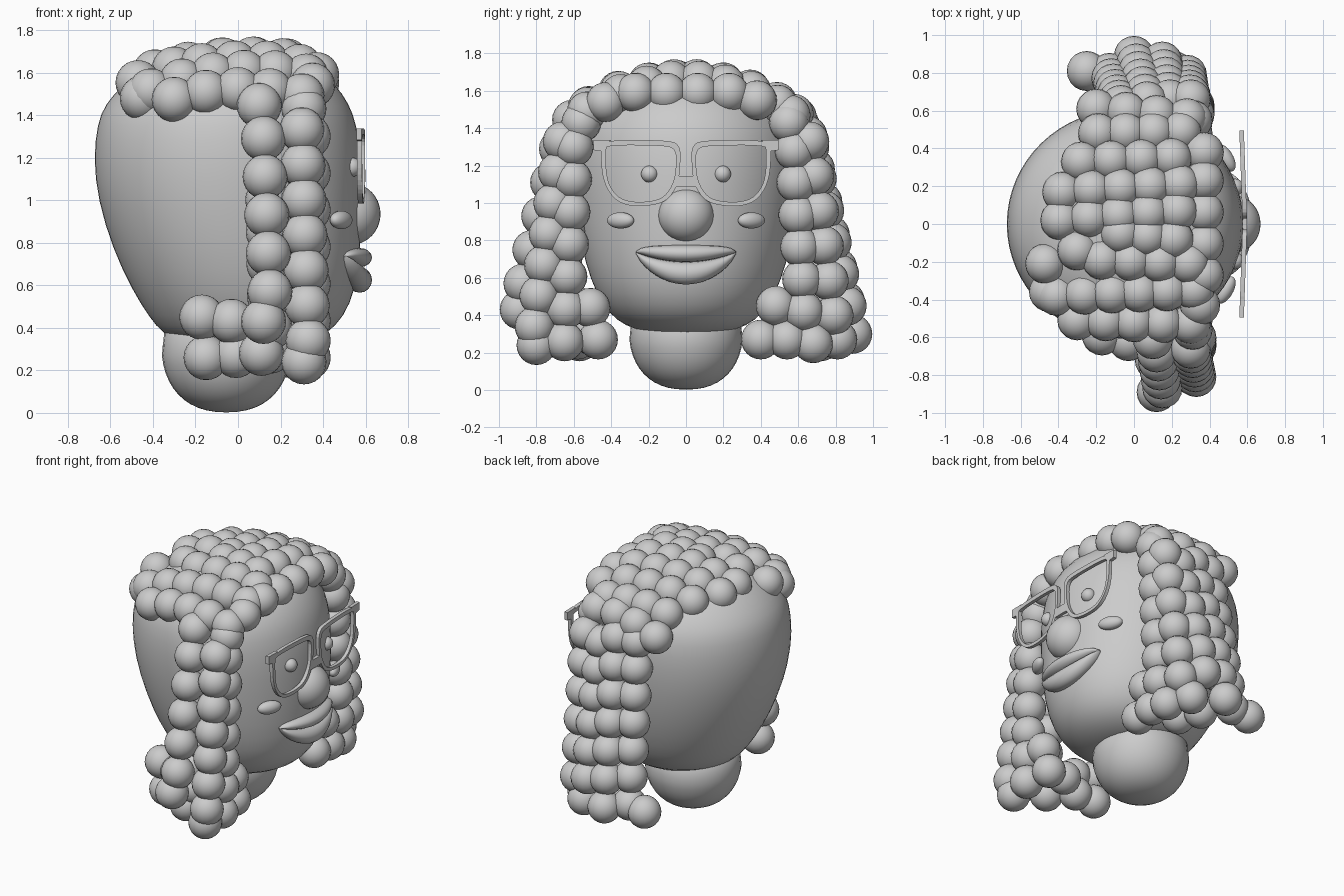
import bpy, bmesh
from math import sin, cos, pi, sqrt, radians
from mathutils import Matrix, Vector

if "Cube" in bpy.data.objects:
    bpy.data.objects.remove(bpy.data.objects["Cube"])


def finish(name, bm, subsurf=0, smooth=True):
    bmesh.ops.recalc_face_normals(bm, faces=bm.faces)
    for f in bm.faces:
        f.smooth = smooth
    me = bpy.data.meshes.new(name)
    bm.to_mesh(me)
    bm.free()
    ob = bpy.data.objects.new(name, me)
    bpy.context.collection.objects.link(ob)
    if subsurf:
        mod = ob.modifiers.new("smooth", "SUBSURF")
        mod.levels = mod.render_levels = subsurf
    return ob


def skin(bm, rings, closed=False):
    loops = [[bm.verts.new(p) for p in ring] for ring in rings]
    n = len(loops[0])
    for a, b in zip(loops, loops[1:] + loops[:1] if closed else loops[1:]):
        for i in range(n):
            j = (i + 1) % n
            bm.faces.new((a[i], a[j], b[j], b[i]))
    if not closed:
        bm.faces.new(loops[0])
        bm.faces.new(loops[-1])


def loft(name, rings, subsurf=0):
    bm = bmesh.new()
    skin(bm, rings)
    return finish(name, bm, subsurf)


def oval(z, back, front, w, n=32):
    c, r = (back + front) / 2, (front - back) / 2
    return [(c + r * cos(2 * pi * i / n), w * sin(2 * pi * i / n), z) for i in range(n)]


def ellipsoid(name, c, r, yaw=0):
    bm = bmesh.new()
    m = Matrix.Translation(c) @ Matrix.Rotation(yaw, 4, 'Z') @ Matrix.Diagonal((*r, 1))
    bmesh.ops.create_uvsphere(bm, u_segments=32, v_segments=20, radius=1, matrix=m)
    return finish(name, bm)


# Head: stacked oval rings (z, back x, front x, half width)
head = [(.30, -.14, .20, .15), (.325, -.25, .32, .28), (.37, -.355, .42, .37),
        (.45, -.42, .50, .445), (.58, -.502, .557, .51), (.77, -.592, .579, .565),
        (1.0, -.663, .585, .603), (1.2, -.684, .584, .615), (1.36, -.665, .56, .6),
        (1.45, -.63, .527, .565), (1.55, -.54, .46, .495), (1.63, -.41, .35, .37),
        (1.685, -.22, .18, .20)]
loft("head", [oval(*ring) for ring in head], 1)

# Neck stub: slightly boxy bowl
rings = []
for k in range(12):
    a = pi / 2 * k / 12
    r = max(.012, .305 * sin(a) ** .85)
    rings.append(oval(.32 - .317 * cos(a) ** .9, -.055 - r, -.055 + r, r))
rings.append(oval(.45, -.34, .23, .285))
loft("neck", rings)

# Facial features
ellipsoid("nose", (.53, 0, .935), (.14, .15, .145))
for s, side in ((-1, "right"), (1, "left")):
    ellipsoid("eye_" + side, (.535, s * .195, 1.155), (.045, .045, .045))
    ellipsoid("cheek_" + side, (.485, s * .35, .907), (.04, .08, .043), s * radians(30))

# Lips: tapered tubes following the face
for name, h in (("upper_lip", .09), ("lower_lip", -.12)):
    rings = []
    for k in range(21):
        t = -.995 + 1.99 * k / 20
        e = 1 - t * t
        seam = .685 + .052 * t * t
        hz, rx = h / 2 * e ** .65, .058 * e ** .4
        rings.append([(.572 - .065 * t * t + rx * cos(2 * pi * i / 16), .27 * t,
                       seam + hz + hz * sin(2 * pi * i / 16)) for i in range(16)])
    loft(name, rings)


# Glasses: flat rims with rounded corners, plus wing tips and bridge
def rounded(pts):
    for _ in range(2):
        pts = [(p[0] * (1 - f) + q[0] * f, p[1] * (1 - f) + q[1] * f)
               for p, q in zip(pts, pts[1:] + pts[:1]) for f in (.25, .75)]
    return pts


outer = [(.03, 1.2), (.03, 1.315), (.11, 1.337), (.445, 1.337), (.457, 1.28), (.447, 1.13),
         (.40, 1.035), (.325, .986), (.2, .983), (.10, 1.01), (.042, 1.1)]
inner = [(.052, 1.2), (.055, 1.29), (.12, 1.308), (.42, 1.31), (.43, 1.28), (.425, 1.13),
         (.385, 1.05), (.32, 1.008), (.2, 1.005), (.115, 1.03), (.065, 1.11)]
wing = [(.40, 1.337), (.495, 1.337), (.495, 1.283), (.44, 1.275), (.43, 1.312)]
bridge = [(0, 1.145), (.045, 1.145), (.055, 1.085), (0, 1.085)]
for s, side in ((-1, "right"), (1, "left")):
    bm = bmesh.new()

    def plate(pts, d):
        return [(.587 - .035 * y + d, s * y, z) for y, z in pts]

    o, i = rounded(outer), rounded(inner)
    skin(bm, [plate(o, -.012), plate(o, .012), plate(i, .012), plate(i, -.012)], True)
    skin(bm, [plate(wing, -.012), plate(wing, .012)])
    skin(bm, [plate(bridge, -.012), plate(bridge, .012)])
    finish("glasses_" + side, bm, smooth=False)

# Hair: curls as overlapping balls
R = .106
curls = []


def curl(x, y, z):
    curls.append(Vector((x, y, z)))


def strand(a, b, n):
    a, b = Vector(a), Vector(b)
    for k in range(n):
        curls.append(a.lerp(b, k / (n - 1)))


# Cap rows (back end, front end, count) laid over the crown
for a, b, n in (((-.2, .61), (.28, .56), 4), ((-.19, .48), (.25, .49), 4),
                ((-.28, .33), (.2, .35), 4), ((-.38, .17), (.24, .21), 5),
                ((-.39, .02), (.23, .07), 5), ((-.07, -.05), (.21, -.08), 3),
                ((-.47, -.21), (-.3, -.14), 2), ((-.17, -.19), (.29, -.21), 4),
                ((-.41, -.38), (.32, -.35), 6), ((-.3, -.51), (.3, -.53), 5)):
    for k in range(n):
        x, y = Vector(a).lerp(Vector(b), k / (n - 1))
        curl(x, y, 1.15 + .515 * sqrt(1 - ((x - .06) / .95) ** 2 - (y / .75) ** 2))

# Fringe along the forehead
strand((.37, -.27, 1.59), (.37, .23, 1.59), 4)
curl(.37, .38, 1.55)
curl(.35, -.43, 1.54)

# Falls on the -y side
strand((.12, -.68, 1.29), (.15, -.87, .57), 5)
strand((.30, -.66, 1.33), (.33, -.81, .34), 7)
strand((.33, -.60, 1.30), (.33, -.65, .26), 7)
strand((.14, -.62, 1.0), (.15, -.7, .4), 5)
for p in ((.10, -.61, 1.445), (.31, -.56, 1.43), (-.45, -.36, 1.48),
          (.12, -.89, .43), (-.03, -.62, .43), (-.17, -.59, .45), (-.15, -.57, .26),
          (-.01, -.58, .27), (.11, -.72, .28), (.31, -.8, .24), (.30, -.47, .27),
          (.31, -.51, .44), (.15, -.5, .29)):
    curl(*p)

# Falls on the +y side
strand((.07, .65, 1.36), (.0, .89, .30), 7)
strand((.19, .66, 1.30), (.15, .86, .45), 6)
strand((-.07, .63, 1.36), (-.13, .80, .32), 7)
strand((.30, .66, 1.33), (.28, .79, .40), 6)
strand((.32, .58, 1.28), (.32, .63, .42), 6)
for p in ((.31, .55, 1.43), (.31, .48, .45), (.30, .40, .27),
          (.31, .54, .27), (.30, .68, .25), (.21, .81, .27), (-.25, .81, .30),
          (.1, .55, .28), (.06, .72, .26)):
    curl(*p)

# Stamp one template ball at every curl position
ball = bmesh.new()
bmesh.ops.create_uvsphere(ball, u_segments=20, v_segments=12, radius=R)
ball.verts.index_update()
co = [v.co.copy() for v in ball.verts]
faces = [[v.index for v in f.verts] for f in ball.faces]
ball.free()
me = bpy.data.meshes.new("hair_curls")
me.from_pydata([c + v for c in curls for v in co], [],
               [[i + k * len(co) for i in f] for k in range(len(curls)) for f in faces])
me.polygons.foreach_set("use_smooth", [True] * len(me.polygons))
bpy.context.collection.objects.link(bpy.data.objects.new("hair_curls", me))
